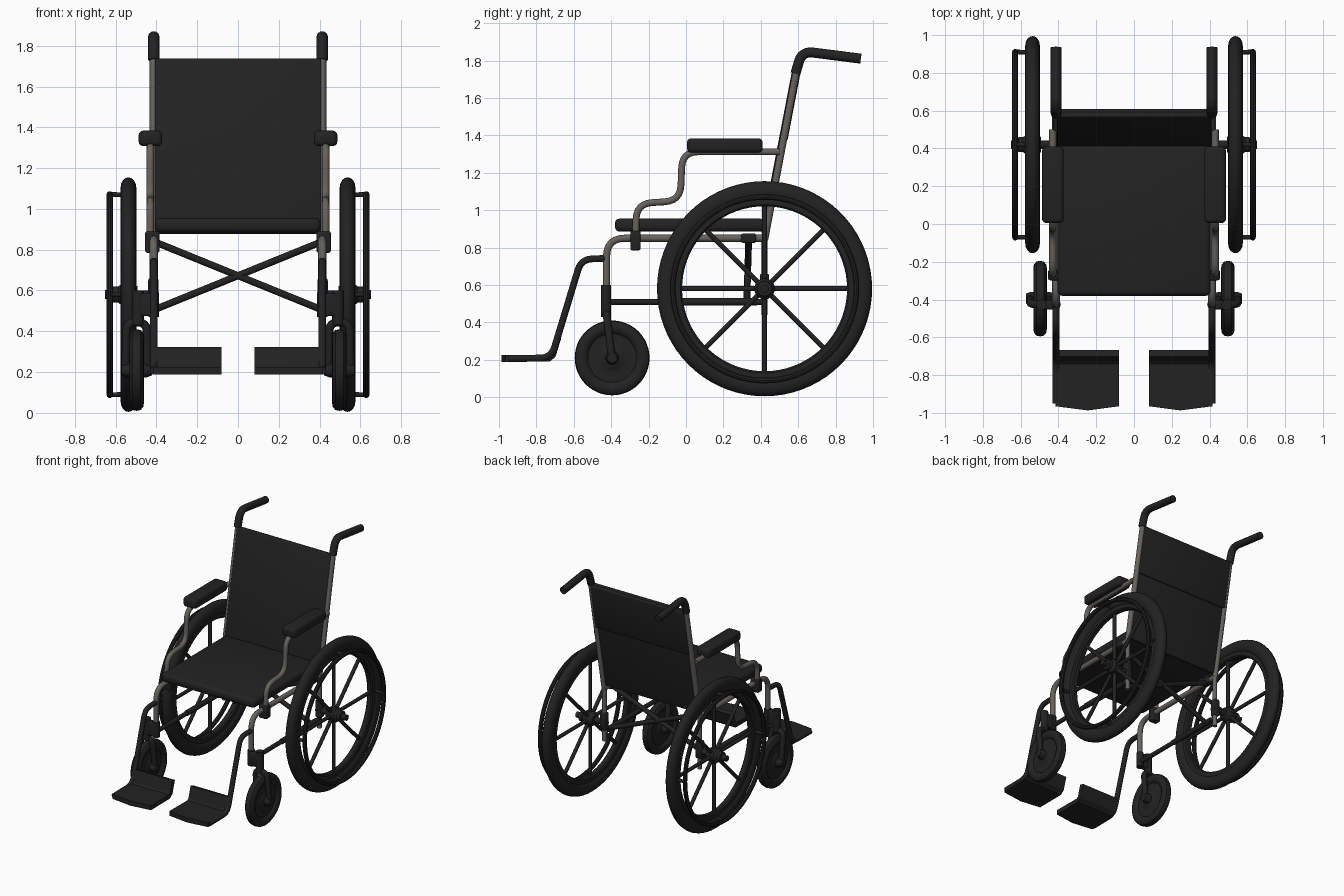
import bpy, bmesh, math
from mathutils import Vector, Matrix

if "Cube" in bpy.data.objects:
    bpy.data.objects.remove(bpy.data.objects["Cube"])


def material(name, rgb):
    m = bpy.data.materials.new(name)
    m.diffuse_color = (*rgb, 1)
    m.use_nodes = True
    m.node_tree.nodes["Principled BSDF"].inputs["Base Color"].default_value = m.diffuse_color
    return m


BLACK = material("black", (0.016, 0.016, 0.016))
STEEL = material("brushed steel", (0.135, 0.121, 0.108))


def add_object(name, data, mat):
    ob = bpy.data.objects.new(name, data)
    bpy.context.collection.objects.link(ob)
    data.materials.append(mat)
    return ob


def mirror(ob):
    ob.modifiers.new("mirror", 'MIRROR').use_bisect_axis[0] = False
    ob.modifiers["mirror"].use_mirror_merge = False


def fillet(pts, r, n=6):
    """Round the inner corners of a polyline."""
    pts = [Vector(p) for p in pts]
    out = [pts[0]]
    for a, b, c in zip(pts, pts[1:], pts[2:]):
        d = min(r, (a - b).length * 0.49, (c - b).length * 0.49)
        p, q = b + (a - b).normalized() * d, b + (c - b).normalized() * d
        for i in range(n + 1):
            t = i / n
            out.append(p * (1 - t) ** 2 + b * 2 * t * (1 - t) + q * t * t)
    return out + [pts[-1]]


def tubes(name, paths, r, mat=BLACK, bend=0.07, both=True):
    cu = bpy.data.curves.new(name, 'CURVE')
    cu.dimensions = '3D'
    cu.bevel_depth = r
    cu.bevel_resolution = 3
    cu.use_fill_caps = True
    for path in paths:
        pts = fillet(path, bend)
        for s in ((1, -1) if both else (1,)):
            sp = cu.splines.new('POLY')
            sp.points.add(len(pts) - 1)
            for p, v in zip(sp.points, pts):
                p.co = (v.x * s, v.y, v.z, 1)
    return add_object(name, cu, mat)


def side_path(x, yz):
    return [(x, y, z) for y, z in yz]


def finish(name, bm, mat, both):
    bmesh.ops.recalc_face_normals(bm, faces=bm.faces)
    me = bpy.data.meshes.new(name)
    bm.to_mesh(me)
    bm.free()
    ob = add_object(name, me, mat)
    if both:
        mirror(ob)
    return ob


def smooth(ob, angle=35):
    bpy.ops.object.select_all(action='DESELECT')
    ob.select_set(True)
    bpy.context.view_layer.objects.active = ob
    bpy.ops.object.shade_smooth_by_angle(angle=math.radians(angle))


def box(name, lo, hi, bevel=0.01, mat=BLACK, both=True, tilt=0):
    bm = bmesh.new()
    lo, hi = Vector(lo), Vector(hi)
    m = (Matrix.Translation((lo + hi) / 2) @ Matrix.Rotation(tilt, 4, 'X')
         @ Matrix.Diagonal((*(hi - lo), 1)))
    bmesh.ops.create_cube(bm, size=1, matrix=m)
    bmesh.ops.bevel(bm, geom=bm.edges[:], offset=bevel, segments=3,
                    profile=0.5, affect='EDGES')
    ob = finish(name, bm, mat, both)
    smooth(ob)
    return ob


def lathe(name, profile, centre, steps=72, closed=False):
    """Turn an (x, radius) profile about the x axis."""
    bm = bmesh.new()
    cx, cy, cz = centre
    vs = [bm.verts.new((cx + x, cy, cz + r)) for x, r in profile]
    es = [bm.edges.new(e) for e in zip(vs, vs[1:])]
    if closed:
        es.append(bm.edges.new((vs[-1], vs[0])))
    bmesh.ops.spin(bm, geom=vs + es, cent=centre, axis=(1, 0, 0),
                   angle=math.tau, steps=steps)
    bmesh.ops.remove_doubles(bm, verts=bm.verts, dist=1e-5)
    ob = finish(name, bm, BLACK, True)
    smooth(ob)
    return ob


def oval(x, r, a, b, n):
    return [(x + a * math.cos(i * math.tau / n), r + b * math.sin(i * math.tau / n))
            for i in range(n)]


# Rear wheels: tyre, rim, hub, spokes and hand rim
WX, WY, WZ = 0.537, 0.42, 0.58
WHEEL = (WX, WY, WZ)
lathe("rear_tyre", oval(0, 0.522, 0.039, 0.053, 16), WHEEL, closed=True)
lathe("rear_rim", [(-0.024, 0.48), (-0.024, 0.45), (-0.015, 0.441), (0.015, 0.441),
                   (0.024, 0.45), (0.024, 0.48)], WHEEL, closed=True)
lathe("hand_rim", oval(0.092, 0.491, 0.016, 0.016, 10), WHEEL, closed=True)
lathe("rear_hub", [(-0.045, 0), (-0.045, 0.04), (-0.02, 0.055), (0.03, 0.055),
                   (0.05, 0.04), (0.075, 0.04), (0.078, 0.022), (0.115, 0.022),
                   (0.115, 0)], WHEEL, steps=32)


def polar(x, r, a):
    return (x, WY + r * math.cos(a), WZ + r * math.sin(a))


tubes("rear_spokes", [[polar(WX, 0.04, k * math.pi / 4), polar(WX, 0.45, k * math.pi / 4)]
                      for k in range(8)], 0.014)
tubes("hand_rim_posts", [[polar(WX, 0.489, k * math.pi / 2), polar(WX + 0.09, 0.491, k * math.pi / 2)]
                         for k in range(4)], 0.012)
tubes("rear_axle", [[(0.39, WY, WZ), (0.55, WY, WZ)]], 0.022)
box("axle_bracket", (0.39, 0.395, 0.525), (0.44, 0.445, 0.66))

# Front casters with forks
CASTER = (0.497, -0.395, 0.21)
half = [(0.02, 0.06), (0.015, 0.075), (0.015, 0.13), (0.027, 0.14), (0.036, 0.158),
        (0.033, 0.18), (0.02, 0.196), (0.0, 0.2)]
lathe("caster_wheel", [(0.03, 0), (0.03, 0.045)] + half
      + [(-x, r) for x, r in half[-2::-1]] + [(-0.03, 0.045), (-0.03, 0)], CASTER, steps=48)
lathe("caster_axle", [(-0.075, 0), (-0.075, 0.026), (-0.05, 0.036), (0.05, 0.036),
                      (0.075, 0.026), (0.075, 0)], CASTER, steps=20)
tubes("caster_fork", [[(0.444, -0.395, 0.2), (0.447, -0.425, 0.445),
                       (0.547, -0.425, 0.445), (0.55, -0.395, 0.2)]], 0.021, bend=0.06)
lathe_post = [[(0.49, -0.428, 0.43), (0.49, -0.428, 0.6)]]
tubes("caster_stem", lathe_post, 0.029)
box("caster_bracket", (0.40, -0.452, 0.475), (0.50, -0.405, 0.585))

# Side frames
X = 0.413
tubes("seat_rail", [side_path(X, [(-0.425, 0.5), (-0.425, 0.85), (0.43, 0.85)])],
      0.02, STEEL, bend=0.1)
tubes("back_post", [side_path(X, [(0.42, 0.84), (0.435, 0.92), (0.59, 1.74)])], 0.02, STEEL)
tubes("rear_post", [side_path(X, [(0.42, 0.44), (0.42, 0.86)])], 0.017, STEEL)
tubes("lower_rail", [side_path(X, [(-0.425, 0.51), (0.42, 0.51)])], 0.017)
tubes("lower_rail_sleeve", [side_path(X, [(-0.05, 0.51), (0.38, 0.51)])], 0.021)
tubes("front_sleeve", [side_path(X, [(-0.425, 0.47), (-0.425, 0.59)])], 0.026)
tubes("push_handle", [side_path(X, [(0.585, 1.73), (0.62, 1.85), (0.74, 1.835), (0.935, 1.81)])],
      0.028, bend=0.08)

# Folding cross brace
tubes("cross_brace", [[(0.40, 0.335, 0.835), (-0.40, 0.325, 0.51)]], 0.018)
box("brace_clamp", (0.385, 0.295, 0.825), (0.44, 0.375, 0.875))

# Seat and backrest
box("seat", (-0.405, -0.38, 0.885), (0.405, 0.42, 0.955), 0.025, both=False)
TILT = -math.atan2(0.165, 0.86)
box("backrest", (-0.408, 0.483, 0.87), (0.408, 0.513, 1.745), 0.008, both=False, tilt=TILT)
box("backrest_flap", (-0.408, 0.553, 1.37), (0.408, 0.577, 1.735), 0.008, both=False, tilt=TILT)

# Armrests
tubes("arm_tube", [side_path(0.43, [(0.5, 1.312), (-0.02, 1.312), (-0.03, 1.05),
                                    (-0.265, 1.035), (-0.27, 0.8)])], 0.019, STEEL, bend=0.085)
box("arm_pad", (0.372, 0.005, 1.308), (0.487, 0.41, 1.384), 0.022)
box("arm_clamp", (0.385, -0.298, 0.785), (0.455, -0.243, 0.89))

# Footrests: hanger and pointed plate with a raised heel lip
tubes("foot_hanger", [side_path(X, [(-0.425, 0.742), (-0.56, 0.738), (-0.72, 0.21), (-0.95, 0.207)])],
      0.019, bend=0.06)
bm = bmesh.new()
v = [bm.verts.new(p) for p in [(0.08, -0.735, 0.207), (0.415, -0.735, 0.207), (0.415, -0.965, 0.207),
                               (0.245, -0.987, 0.207), (0.08, -0.965, 0.207),
                               (0.08, -0.713, 0.225), (0.415, -0.713, 0.225),
                               (0.08, -0.685, 0.318), (0.415, -0.685, 0.318)]]
for f in ((0, 4, 3, 2, 1), (0, 1, 6, 5), (5, 6, 8, 7)):
    bm.faces.new([v[i] for i in f])
plate = finish("foot_plate", bm, BLACK, True)
sol = plate.modifiers.new("thickness", 'SOLIDIFY')
sol.thickness = 0.036
sol.offset = 0
